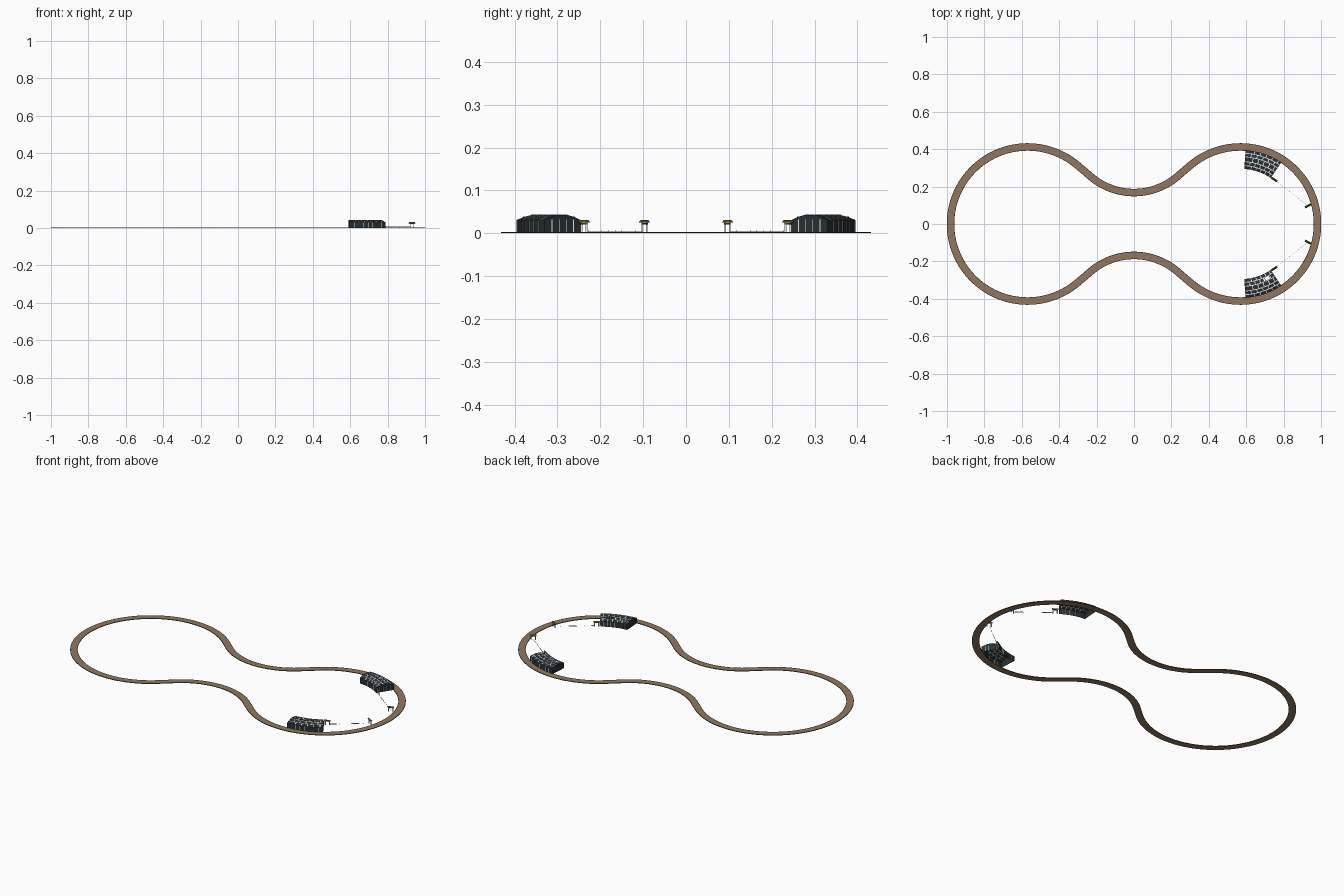
import bpy, bmesh
from math import sin, cos, atan2, acos, pi, radians, hypot
from mathutils import Vector

if "Cube" in bpy.data.objects:
    bpy.data.objects.remove(bpy.data.objects["Cube"])


def material(name, rgb):
    m = bpy.data.materials.new(name)
    m.diffuse_color = (*rgb, 1)
    m.use_nodes = True
    m.node_tree.nodes["Principled BSDF"].inputs["Base Color"].default_value = m.diffuse_color
    return m


BROWN = material("track_brown", (0.28, 0.185, 0.115))
EDGE = material("edge_olive_brown", (0.075, 0.058, 0.030))
SLATE = material("slate", (0.022, 0.030, 0.034))
WHITE = material("white", (0.88, 0.88, 0.88))
OLIVE = material("olive_roof", (0.12, 0.09, 0.022))


def finish(name, bm, mats):
    bmesh.ops.recalc_face_normals(bm, faces=bm.faces)
    me = bpy.data.meshes.new(name)
    bm.to_mesh(me)
    bm.free()
    for m in mats:
        me.materials.append(m)
    ob = bpy.data.objects.new(name, me)
    bpy.context.collection.objects.link(ob)
    return ob


def beam(bm, a, b, w, h):
    """Box from a to b with width w and height h."""
    a, b = Vector(a), Vector(b)
    d = (b - a).normalized()
    up = Vector((0, 0, 1)) if abs(d.z) < 0.95 else Vector((1, 0, 0))
    s = d.cross(up).normalized()
    u = s.cross(d)
    ends = []
    for p in (a, b):
        ends.append([bm.verts.new(p + s * i * w / 2 + u * j * h / 2)
                     for i, j in ((-1, -1), (1, -1), (1, 1), (-1, 1))])
    bm.faces.new(ends[0])
    bm.faces.new(ends[1])
    for i in range(4):
        k = (i + 1) % 4
        bm.faces.new((ends[0][i], ends[0][k], ends[1][k], ends[1][i]))


# Track: two round lobes joined by a waist
CX, R, WAIST, NECK = 0.569, 0.412, 0.168, 0.355
h = WAIST + NECK
theta = atan2(h, -CX) - acos((R + NECK) / hypot(CX, h))
quarter = []
for i in range(33):
    a = theta * i / 32
    n = Vector((cos(a), sin(a), 0))
    quarter.append((Vector((CX, 0, 0)) + n * R, n))
for i in range(17):
    a = theta + (pi / 2 - theta) * i / 16
    n = Vector((cos(a), sin(a), 0))
    quarter.append((Vector((0, h, 0)) - n * NECK, n))


def flip(pts, sx, sy):
    return [(Vector((p.x * sx, p.y * sy, 0)), Vector((n.x * sx, n.y * sy, 0))) for p, n in pts]


path = (quarter + flip(quarter, -1, 1)[::-1][1:]
        + flip(quarter, -1, -1)[1:] + flip(quarter, 1, -1)[::-1][1:-1])
section = [(-0.020, 0), (-0.020, 0.003), (-0.017, 0.003),
           (0.017, 0.003), (0.020, 0.003), (0.020, 0)]
bm = bmesh.new()
rings = [[bm.verts.new(p + n * o + Vector((0, 0, z))) for o, z in section] for p, n in path]
for i, ring in enumerate(rings):
    nxt = rings[(i + 1) % len(rings)]
    for j in range(6):
        k = (j + 1) % 6
        f = bm.faces.new((ring[j], ring[k], nxt[k], nxt[j]))
        f.material_index = 0 if j in (2, 5) else 1
finish("track", bm, [BROWN, EDGE])

# Stand cross-section: radius from the lobe centre, height
PROFILE = [(0.295, 0), (0.295, 0.031), (0.313, 0.038), (0.334, 0.043),
           (0.360, 0.043), (0.379, 0.038), (0.396, 0.031), (0.396, 0)]
A0, A1, SEG = 56.5, 86, 8


def polar(r, deg, z, side):
    a = radians(deg)
    return Vector((CX + r * cos(a), side * r * sin(a), z))


def stand(side, label):
    # Curved hall, open underneath; one hall has an open skylight
    bm = bmesh.new()
    step = (A1 - A0) / SEG
    rows = [[bm.verts.new(polar(r, A0 + step * i, z, side)) for r, z in PROFILE]
            for i in range(SEG + 1)]
    for i in range(SEG):
        for j in range(len(PROFILE) - 1):
            if side < 0 and i in (1, 2) and j == 2:
                continue
            bm.faces.new((rows[i][j], rows[i][j + 1], rows[i + 1][j + 1], rows[i + 1][j]))
    bm.faces.new(rows[0])
    bm.faces.new(rows[-1])
    finish(label + "_hall", bm, [SLATE])

    # White roof bars: long seams, and staggered cross bars like brickwork
    bm = bmesh.new()
    for j in range(2, 6):
        r, z = PROFILE[j]
        for i in range(SEG):
            beam(bm, polar(r, A0 + step * i, z, side),
                 polar(r, A0 + step * (i + 1), z, side), 0.0042, 0.0012)
    for j in range(1, 6):
        for i in range(1, 6):
            deg = A0 + 5 * (i - (0.5 if j % 2 else 0.1))
            (r, z), (r2, z2) = PROFILE[j], PROFILE[j + 1]
            beam(bm, polar(r, deg, z, side), polar(r2, deg, z2, side), 0.0042, 0.0012)
    # thin wall mullions
    for r in (0.295, 0.396):
        for i in range(1, SEG):
            beam(bm, polar(r, A0 + step * i, 0, side),
                 polar(r, A0 + step * i, 0.03, side), 0.0016, 0.0016)
    # uprights on the end wall
    for r in (0.315, 0.335, 0.355, 0.375):
        beam(bm, polar(r, A0, 0, side), polar(r, A0, 0.032, side), 0.0016, 0.0016)
    finish(label + "_glazing_bars", bm, [WHITE])


def gate(x, y, deg, side, label):
    # Two posts, a lintel and a small pitched roof
    c = Vector((x, y * side, 0))
    d = Vector((cos(radians(deg)), side * sin(radians(deg)), 0))
    s = Vector((-d.y, d.x, 0))
    up = Vector((0, 0, 1))
    bm = bmesh.new()
    for k in (-0.011, 0.011):
        beam(bm, c + d * k, c + d * k + up * 0.025, 0.004, 0.004)
    finish(label + "_posts", bm, [WHITE])
    bm = bmesh.new()
    beam(bm, c - d * 0.013 + up * 0.022, c + d * 0.013 + up * 0.022, 0.005, 0.003)
    finish(label + "_lintel", bm, [OLIVE])
    bm = bmesh.new()
    ends = []
    for k in (-0.018, 0.018):
        ends.append([bm.verts.new(c + d * k + s * o + up * z)
                     for o, z in ((-0.006, 0.025), (0.006, 0.025), (0, 0.031))])
    for e in ends:
        bm.faces.new(e)
    for i in range(3):
        k = (i + 1) % 3
        bm.faces.new((ends[0][i], ends[0][k], ends[1][k], ends[1][i]))
    finish(label + "_roof", bm, [OLIVE])


def fence(side, label):
    # Low two-rail fence between the gates
    a, b = Vector((0.762, 0.228 * side, 0)), Vector((0.922, 0.103 * side, 0))
    bm = bmesh.new()
    for z in (0.0035, 0.0065):
        v = Vector((0, 0, z))
        beam(bm, a + v, b + v, 0.0007, 0.0007)
    for i in range(9):
        p = a.lerp(b, i / 8)
        beam(bm, p, p + Vector((0, 0, 0.007)), 0.0008, 0.0008)
    finish(label + "_fence", bm, [WHITE])


for side, label in ((1, "back"), (-1, "front")):
    stand(side, label)
    gate(0.750, 0.238, -33, side, label + "_inner_gate")
    gate(0.930, 0.097, 28, side, label + "_outer_gate")
    fence(side, label)
